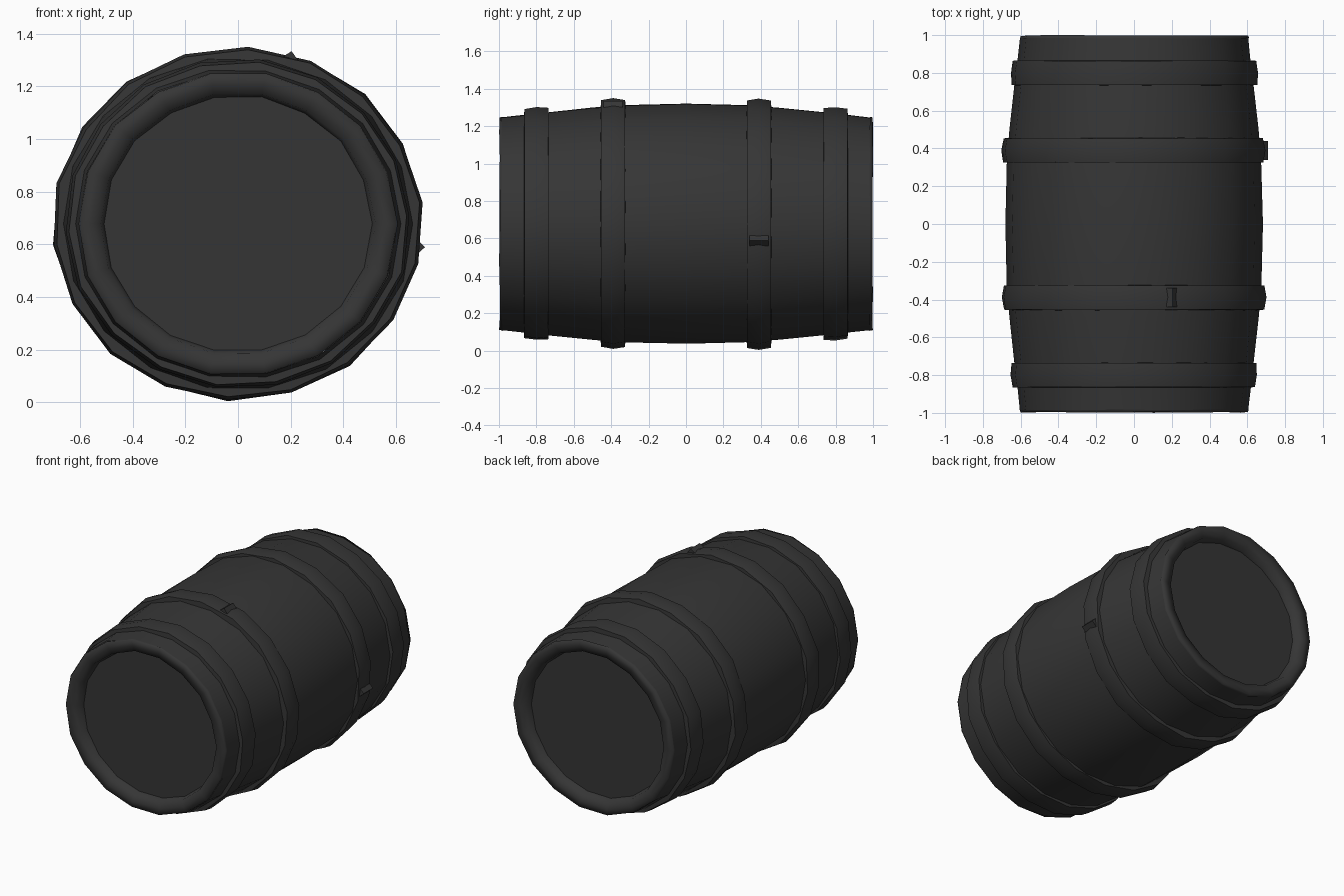
import bpy, bmesh, math, random

if "Cube" in bpy.data.objects:
    bpy.data.objects.remove(bpy.data.objects["Cube"])

random.seed(4)
CZ, FLAT, SIDES = 0.678, 0.955, 18   # axis height, vertical squash, staves

mat = bpy.data.materials.new("charcoal grey")
mat.diffuse_color = (0.036, 0.036, 0.036, 1)
mat.use_nodes = True
mat.node_tree.nodes["Principled BSDF"].inputs["Base Color"].default_value = mat.diffuse_color


def lathe(name, profile, wobble=0.0, y_wobble=0.0, closed=False, caps=False,
          sides=SIDES, angle=180, turn=0.0):
    """Spin (y, radius) points round the barrel axis, with hand-cut unevenness."""
    bm = bmesh.new()
    spokes = [random.uniform(-wobble, wobble) for _ in range(sides)]
    rings = []
    for y, r in profile:
        ring = []
        for i in range(sides):
            a = math.tau * i / sides + turn
            rr = r + spokes[i] + random.uniform(-wobble, wobble) * 0.3
            yy = y + (random.uniform(-y_wobble, 0) if y > 0 else random.uniform(0, y_wobble))
            ring.append(bm.verts.new((rr * math.cos(a), yy, CZ + FLAT * rr * math.sin(a))))
        rings.append(ring)
    pairs = list(zip(rings, rings[1:]))
    if closed:
        pairs.append((rings[-1], rings[0]))
    for a, b in pairs:
        for i in range(sides):
            j = (i + 1) % sides
            bm.faces.new((a[i], a[j], b[j], b[i]))
    if caps:
        bm.faces.new(rings[0])
        bm.faces.new(rings[-1])
    bmesh.ops.recalc_face_normals(bm, faces=bm.faces)
    me = bpy.data.meshes.new(name)
    bm.to_mesh(me)
    bm.free()
    me.materials.append(mat)
    ob = bpy.data.objects.new(name, me)
    bpy.context.collection.objects.link(ob)
    bpy.ops.object.select_all(action='DESELECT')
    ob.select_set(True)
    bpy.context.view_layer.objects.active = ob
    bpy.ops.object.shade_smooth_by_angle(angle=math.radians(angle))
    return ob


# bulging stave wall
half = [(0.34, 0.675), (0.5, 0.661), (0.72, 0.637), (0.88, 0.618), (0.985, 0.606)]
lathe("staves", [(-y, r) for y, r in reversed(half)] + [(0, 0.684)] + half, 0.004)

for s, tag in ((-1, "front"), (1, "back")):
    # rounded end rim running into the recess
    lathe(tag + "_rim", [(s * 0.985, 0.606), (s * 1.0, 0.602), (s * 0.995, 0.56),
                         (s * 0.985, 0.522), (s * 0.93, 0.508)], 0.003, 0.006)
    # recessed lid
    lathe(tag + "_lid", [(s * 0.935, 0.53), (s * 0.925, 0.53)], caps=True, angle=30)
    # hoops
    lathe(tag + "_inner_hoop", [(s * 0.325, 0.655), (s * 0.327, 0.693), (s * 0.39, 0.704),
                                (s * 0.455, 0.692), (s * 0.458, 0.645)],
          0.005, 0.002, closed=True, angle=50, turn=0.12)
    lathe(tag + "_outer_hoop", [(s * 0.735, 0.62), (s * 0.737, 0.651), (s * 0.80, 0.656),
                                (s * 0.865, 0.645), (s * 0.868, 0.60)],
          0.005, 0.002, closed=True, angle=50, turn=0.05)


# splintered chips standing off the inner hoops
def chip(name, ang, r, y, size):
    bm = bmesh.new()
    pts = [(-1, -0.012), (0.2, 0.016), (1, -0.012)]
    rows = []
    for yy in (y - 0.05, y + 0.05):
        row = []
        for t, h in pts:
            a = ang + t * size / r
            row.append(bm.verts.new(((r + h) * math.cos(a), yy,
                                     CZ + FLAT * (r + h) * math.sin(a))))
        rows.append(row)
    a, b = rows
    for i in range(3):
        j = (i + 1) % 3
        bm.faces.new((a[i], a[j], b[j], b[i]))
    bm.faces.new(a)
    bm.faces.new(b)
    bmesh.ops.recalc_face_normals(bm, faces=bm.faces)
    me = bpy.data.meshes.new(name)
    bm.to_mesh(me)
    bm.free()
    me.materials.append(mat)
    bpy.context.collection.objects.link(bpy.data.objects.new(name, me))


chip("top_chip", math.radians(73), 0.70, -0.39, 0.03)
chip("side_chip", math.radians(-8), 0.70, 0.39, 0.03)
